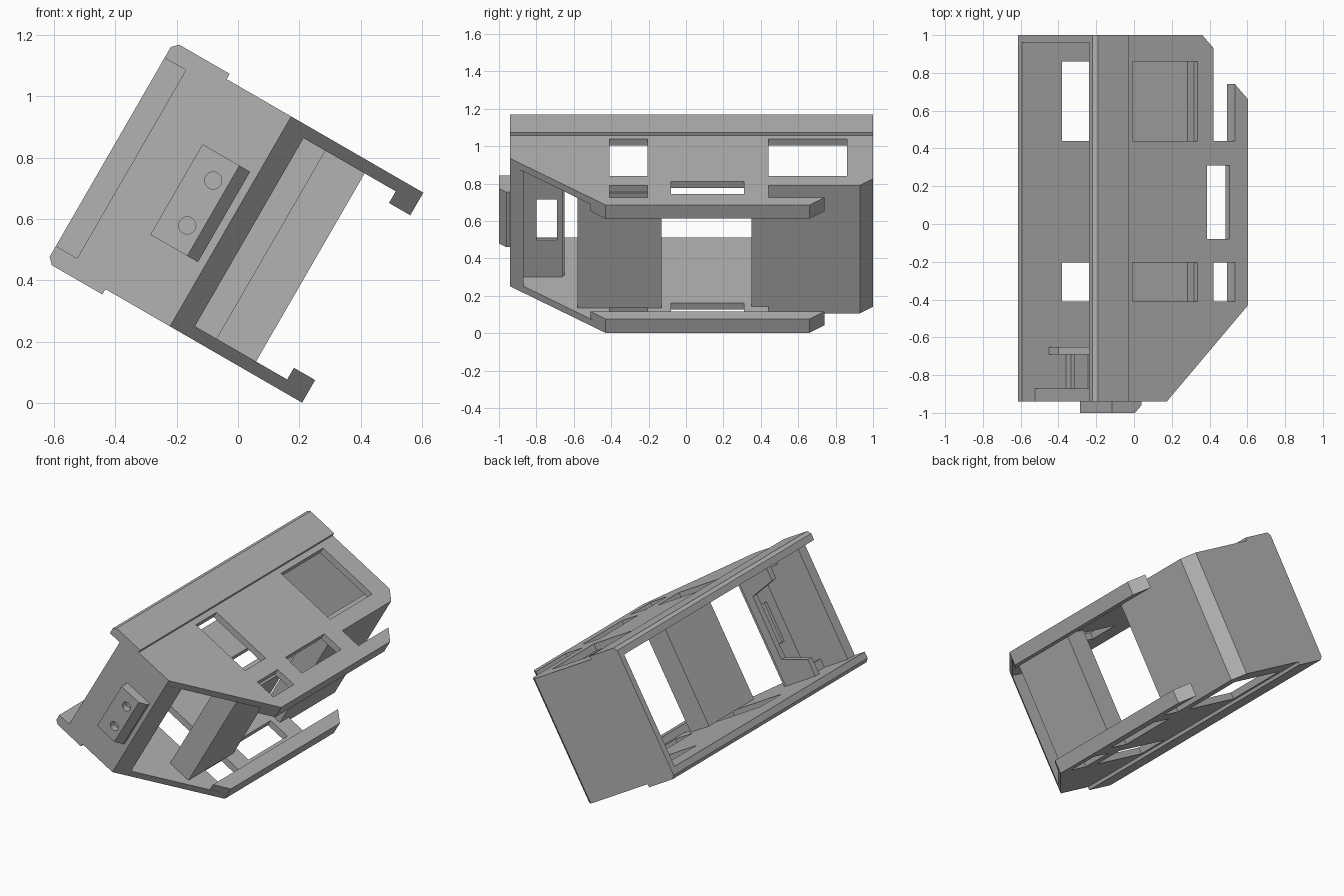
import bpy, bmesh, math
from mathutils import Matrix

old = bpy.data.objects.get("Cube")
if old:
    bpy.data.objects.remove(old)

mat = bpy.data.materials.new("plain_grey")
mat.use_nodes = True
GREY = (0.45, 0.45, 0.45, 1)
mat.diffuse_color = GREY
mat.node_tree.nodes["Principled BSDF"].inputs["Base Color"].default_value = GREY

# The housing is modelled square, then tilted about its long axis
TILT = Matrix.Rotation(math.radians(30), 4, 'Y') @ Matrix.Translation((0, 0, 0.501))
INNER, OUTER = 0.354, 0.395      # half widths of the side walls

# Which object axes the two outline coordinates and the extrusion use
AXES = {'x': lambda a, b, c: (c, a, b),
        'y': lambda a, b, c: (a, c, b),
        'z': lambda a, b, c: (a, b, c)}


def rect(a0, a1, b0, b1):
    return [(a0, b0), (a1, b0), (a1, b1), (a0, b1)]


def circle(a, b, r, n=24):
    return [(a + r * math.cos(math.tau * i / n), b + r * math.sin(math.tau * i / n))
            for i in range(n)]


def prism(name, axis, outline, lo, hi, holes=(), taper=None):
    """Extrude an outline with holes; taper shifts points on the low cap."""
    bm = bmesh.new()
    edges = []
    for loop in [outline, *holes]:
        vs = [bm.verts.new((a, b, lo)) for a, b in loop]
        edges += [bm.edges.new((vs[i - 1], vs[i])) for i in range(len(vs))]
    bmesh.ops.triangle_fill(bm, use_beauty=True, edges=edges, normal=(0, 0, 1))
    base = list(bm.verts)
    ext = bmesh.ops.extrude_face_region(bm, geom=list(bm.faces), use_keep_orig=True)
    for g in ext["geom"]:
        if isinstance(g, bmesh.types.BMVert):
            g.co.z = hi
    if taper:
        for v in base:
            v.co.x = taper(v.co.x)
    for v in bm.verts:
        v.co = AXES[axis](*v.co)
    bmesh.ops.recalc_face_normals(bm, faces=bm.faces)
    me = bpy.data.meshes.new(name)
    bm.to_mesh(me)
    bm.free()
    me.materials.append(mat)
    ob = bpy.data.objects.new(name, me)
    ob.matrix_world = TILT
    bpy.context.collection.objects.link(ob)
    return ob


# Side walls with windows, edge lips and thick rear strips, on both sides
wall = [(-0.56, -0.94), (-0.317, -0.94), (0.18, -0.43), (0.18, 0.66), (0.10, 0.74),
        (0.10, 0.44), (-0.03, 0.44), (-0.03, 0.93), (-0.10, 1.0), (-0.56, 1.0)]
windows = [rect(-0.525, -0.128, 0.44, 0.86), rect(-0.525, -0.128, -0.41, -0.205),
           rect(-0.03, 0.10, -0.41, -0.205), rect(-0.07, 0.065, -0.08, 0.31)]
lip = [(0.10, -0.51), (0.18, -0.43), (0.18, 0.66), (0.10, 0.74)]
strip = [(-0.77, INNER), (-0.77, OUTER), (-0.75, 0.415), (-0.56, 0.415), (-0.56, INNER)]
for side, s in (("upper", 1), ("lower", -1)):
    prism(side + "_wall", 'z', wall, s * INNER, s * OUTER, windows)
    prism(side + "_lip", 'z', lip, s * 0.31, s * INNER)
    prism(side + "_strip", 'y', [(u, s * w) for u, w in strip], -0.94, 1.0)
    # Thin rib beside the front bracket
    prism(side + "_rib", 'z', rect(-0.50, -0.48, -0.87, -0.69), s * 0.30, s * INNER)

# Rear end wall joined to the rear panel
end = [(-0.77, 0.96), (-0.166, 0.96), (-0.166, 0.35), (-0.03, 0.35),
       (-0.03, 0.93), (-0.10, 1.0), (-0.77, 1.0)]
prism("rear_wall", 'z', end, -INNER, INNER)

# Middle crossing block
prism("middle_block", 'z', rect(-0.166, -0.017, -0.58, -0.13), -INNER, INNER)

# Front wall with its slanted edge
front = [(-0.69, -0.94), (-0.317, -0.94), (-0.247, -0.87), (-0.69, -0.87)]
prism("front_wall", 'z', front, -INNER, INNER)

# Windowed panel and bracket behind the front wall
prism("front_panel", 'x', rect(-0.87, -0.66, -INNER, INNER), -0.365, -0.344,
      [rect(-0.80, -0.69, -0.125, 0.125)])
bracket = [(-0.365, -INNER), (-0.605, -INNER), (-0.605, -0.25), (-0.42, -0.2),
           (-0.42, 0.2), (-0.605, 0.25), (-0.605, INNER), (-0.365, INNER)]
prism("front_bracket", 'y', bracket, -0.69, -0.65)

# Socket plate on the front, with a chamfered side and two round holes
plate = rect(-0.522, -0.343, -0.168, 0.172)
prism("socket_base", 'y', plate, -0.96, -0.94)
prism("socket_plate", 'y', plate, -1.0, -0.96,
      [circle(-0.433, w, 0.028) for w in (-0.082, 0.087)],
      taper=lambda u: -0.383 if u > -0.35 else u)
